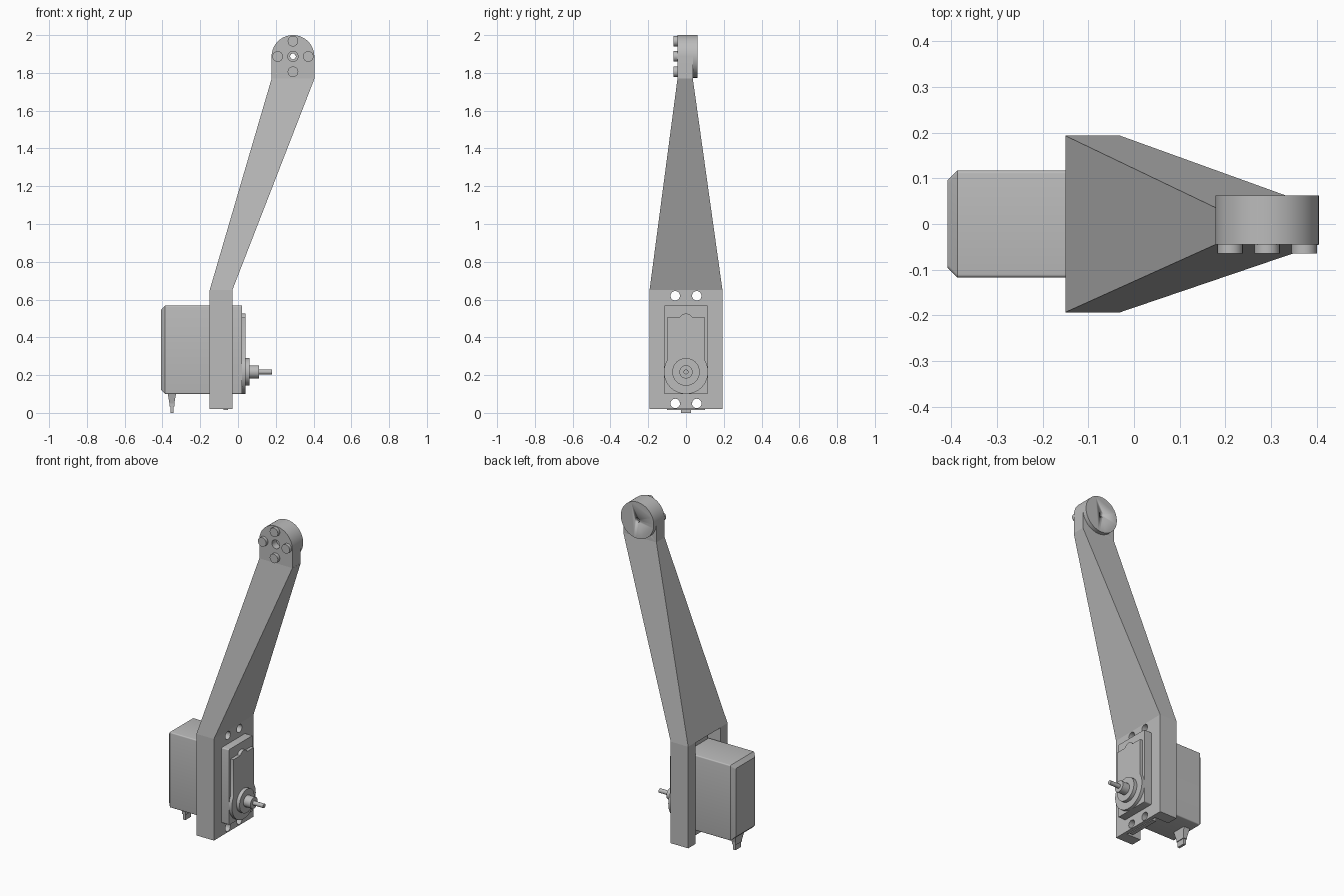
import bpy, bmesh, math

if "Cube" in bpy.data.objects:
    bpy.data.objects.remove(bpy.data.objects["Cube"])

grey = bpy.data.materials.new("light grey")
grey.diffuse_color = (0.5, 0.5, 0.5, 1)
grey.use_nodes = True
grey.node_tree.nodes["Principled BSDF"].inputs["Base Color"].default_value = grey.diffuse_color


def make(name, bm, smooth=False):
    bmesh.ops.recalc_face_normals(bm, faces=bm.faces)
    me = bpy.data.meshes.new(name)
    bm.to_mesh(me)
    bm.free()
    me.materials.append(grey)
    ob = bpy.data.objects.new(name, me)
    bpy.context.collection.objects.link(ob)
    if smooth:
        activate(ob)
        bpy.ops.object.shade_smooth_by_angle(angle=math.radians(30))
    return ob


def activate(ob):
    bpy.ops.object.select_all(action='DESELECT')
    ob.select_set(True)
    bpy.context.view_layer.objects.active = ob


def loft(name, rings, smooth=False):
    """Skin a list of equal-length point rings and cap both ends."""
    bm = bmesh.new()
    vs = [[bm.verts.new(p) for p in r] for r in rings]
    n = len(vs[0])
    for a, b in zip(vs, vs[1:]):
        for i in range(n):
            j = (i + 1) % n
            bm.faces.new((a[i], a[j], b[j], b[i]))
    bm.faces.new(vs[0])
    bm.faces.new(vs[-1])
    return make(name, bm, smooth)


def prism(name, pts, axis, a, b, smooth=True):
    """Extrude a 2D profile: (y, z) along X or (x, z) along Y."""
    put = (lambda p, t: (t, p[0], p[1])) if axis == 'X' else (lambda p, t: (p[0], t, p[1]))
    return loft(name, [[put(p, t) for p in pts] for t in (a, b)], smooth)


def arc(cx, cz, r, a0=0, a1=360, n=40):
    full = a1 - a0 == 360
    return [(cx + r * math.cos(math.radians(a0 + (a1 - a0) * i / n)),
             cz + r * math.sin(math.radians(a0 + (a1 - a0) * i / n)))
            for i in range(n if full else n + 1)]


def rect(x0, x1, y0, y1, z):
    return [(x0, y0, z), (x1, y0, z), (x1, y1, z), (x0, y1, z)]


def box(name, x0, x1, y0, y1, z0, z1):
    return loft(name, [rect(x0, x1, y0, y1, z0), rect(x0, x1, y0, y1, z1)])


def cut(ob, cutters):
    activate(ob)
    for c in cutters:
        m = ob.modifiers.new("cut", 'BOOLEAN')
        m.operation, m.object, m.solver = 'DIFFERENCE', c, 'EXACT'
        bpy.ops.object.modifier_apply(modifier=m.name)


# arm: mounting block and tapering slanted beam
arm = loft("arm", [rect(-.15, -.03, -.193, .193, .02),
                   rect(-.15, -.03, -.193, .193, .65),
                   rect(.178, .405, -.045, .036, 1.77)])

# motor mounting flange inside the block's rear pocket
flange = box("motor_flange", -.078, -.052, -.1, .1, .015, .645)

# pocket in the back of the block and screw holes through block and flange
pocket = box("pocket_cutter", -.2, -.052, -.122, .122, -.05, .647)
holes = [prism("hole_cutter", arc(y, z, .025, n=24), 'X', -.12, .05)
         for y in (-.057, .057) for z in (.05, .62)]
cut(arm, [pocket] + holes)
cut(flange, holes)

# arm head: half-round end with a stepped centre hole, and the rear disc
CX, CZ, R = .291, 1.887, .113
head = prism("arm_head", [(CX - R, 1.77), (CX + R, 1.77)] + arc(CX, CZ, R, 0, 180, 32),
             'Y', -.045, .036)
disc = prism("rear_disc", arc(CX, CZ, R, n=64), 'Y', .036, .062)
bore = prism("bore_cutter", arc(CX, CZ, .027, n=24), 'Y', -.1, .0)
pin = prism("pin_cutter", arc(CX, CZ, .015, n=24), 'Y', -.1, .1)
cut(head, [bore, pin])
cut(disc, [pin])

# four screw heads around the centre hole
for i in range(4):
    a = i * math.pi / 2
    prism("screw_head", arc(CX + .081 * math.cos(a), CZ + .081 * math.sin(a), .028, n=24),
          'Y', -.065, -.045)

for c in [pocket, bore, pin] + holes:
    bpy.data.objects.remove(c)

# motor body with rounded long edges and a chamfered rear end
def body_ring(x, inset):
    w, z0, z1, r = .117 - inset, .1 + inset, .568 - inset, .007
    pts = []
    for cy, cz, a in ((w - r, z1 - r, 0), (r - w, z1 - r, 90), (r - w, z0 + r, 180), (w - r, z0 + r, 270)):
        pts += arc(cy, cz, r, a, a + 90, 4)
    return [(x, y, z) for y, z in pts]


loft("motor_body", [body_ring(-.408, .022), body_ring(-.386, 0), body_ring(.02, 0)], True)

# gear cover: round at the bottom, straight sides, small bump on top
side = math.degrees(math.acos(.1 / .117))
cover = (arc(0, .217, .117, 180 - side, 360 + side, 40) + [(.1, .505)]
         + arc(0, .488, .038, 27, 153, 12) + [(-.1, .505)])
prism("gear_cover", cover, 'X', .02, .04)

# output boss, collar and shaft
for name, r, x0, x1 in (("output_boss", .073, .04, .062), ("shaft_collar", .035, .062, .11),
                        ("output_shaft", .013, .11, .18)):
    prism(name, arc(0, .217, r, n=32), 'X', x0, x1)

# cable strain relief and the three wires
def cable_ring(hx, hy, z):
    return rect(-.35 - hx, -.35 + hx, -hy, hy, z)


loft("cable_relief", [cable_ring(.022, .045, .102), cable_ring(.013, .032, .05),
                      cable_ring(.013, .032, .035)])
for y in (-.018, 0, .018):
    prism("wire", [(-.35 + px, pz) for px, pz in ((-.008, 0), (.008, 0), (.008, .04), (-.008, .04))],
          'Y', y - .009, y + .009, False)
